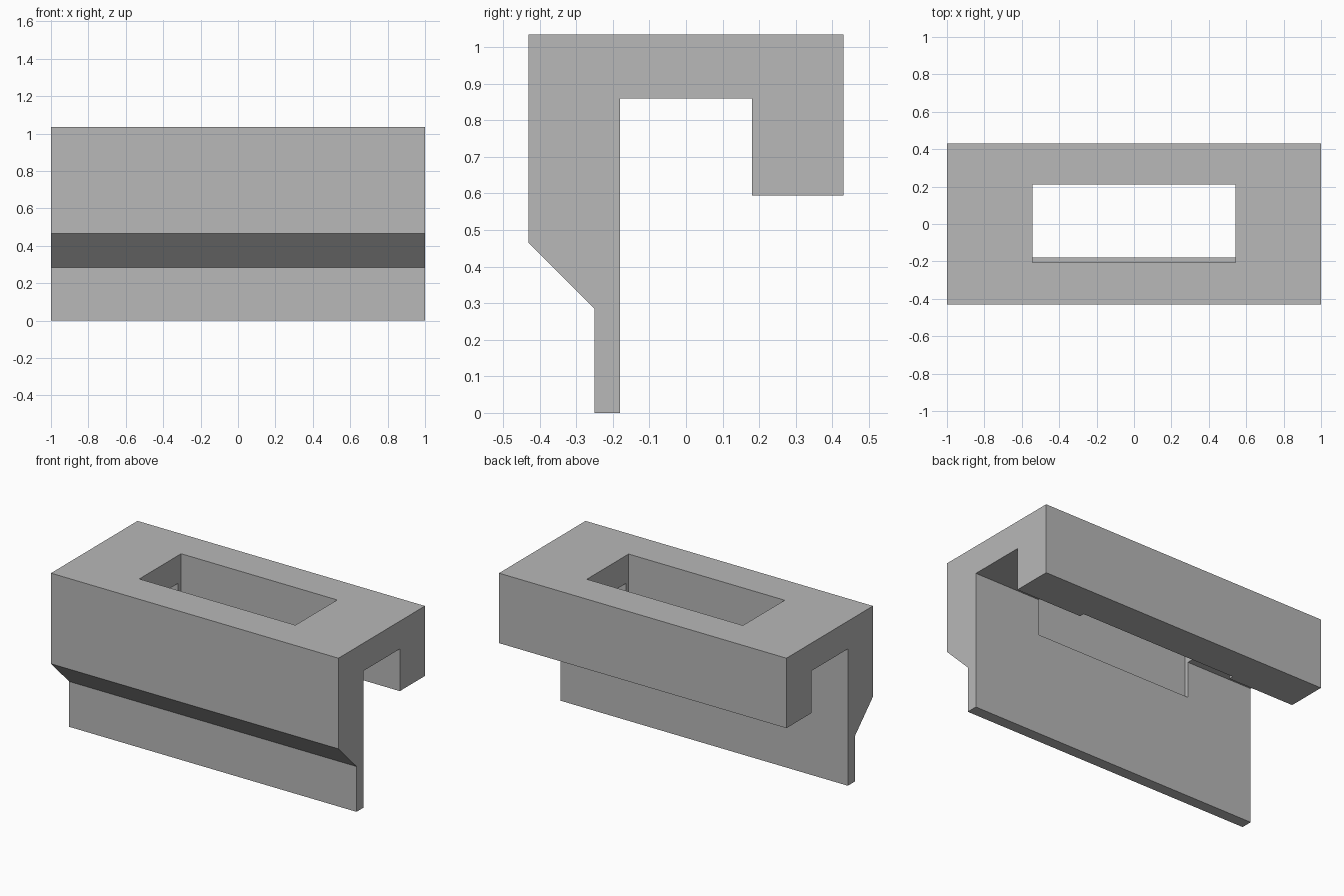
import bpy
import bmesh

# Remove the default cube
cube = bpy.data.objects.get("Cube")
if cube:
    bpy.data.objects.remove(cube, do_unlink=True)

grey = bpy.data.materials.new("plain grey")
grey.use_nodes = True
colour = (0.48, 0.48, 0.48, 1)
grey.diffuse_color = colour
grey.node_tree.nodes["Principled BSDF"].inputs["Base Color"].default_value = colour


def extrude_profile(name, profile, half_width):
    """Extrude a closed (y, z) outline along x, centred on x = 0."""
    bm = bmesh.new()
    face = bm.faces.new([bm.verts.new((-half_width, y, z)) for y, z in profile])
    result = bmesh.ops.extrude_face_region(bm, geom=[face])
    moved = [v for v in result["geom"] if isinstance(v, bmesh.types.BMVert)]
    bmesh.ops.translate(bm, verts=moved, vec=(2 * half_width, 0, 0))
    bmesh.ops.recalc_face_normals(bm, faces=bm.faces)
    mesh = bpy.data.meshes.new(name)
    bm.to_mesh(mesh)
    bm.free()
    mesh.materials.append(grey)
    obj = bpy.data.objects.new(name, mesh)
    bpy.context.collection.objects.link(obj)
    return obj


# Hooked bracket: thin front skirt, chamfer, thick front wall, top and rear lip
bracket = extrude_profile("hook_bracket", [
    (-0.25, 0), (-0.18, 0), (-0.18, 0.86), (0.18, 0.86), (0.18, 0.595),
    (0.43, 0.595), (0.43, 1.035), (-0.43, 1.035), (-0.43, 0.465), (-0.25, 0.285),
], 1.0)

# Top window: a shallow pocket in the front wall, a full notch through the lip
cutter = extrude_profile("window_cutter", [
    (-0.205, 0.635), (-0.1, 0.635), (-0.1, 0.5), (0.21, 0.5),
    (0.21, 1.2), (-0.205, 1.2),
], 0.543)
cutter.hide_render = True
cutter.hide_viewport = True
cutter.display_type = 'WIRE'

cut = bracket.modifiers.new("window", 'BOOLEAN')
cut.operation = 'DIFFERENCE'
cut.solver = 'EXACT'
cut.object = cutter
